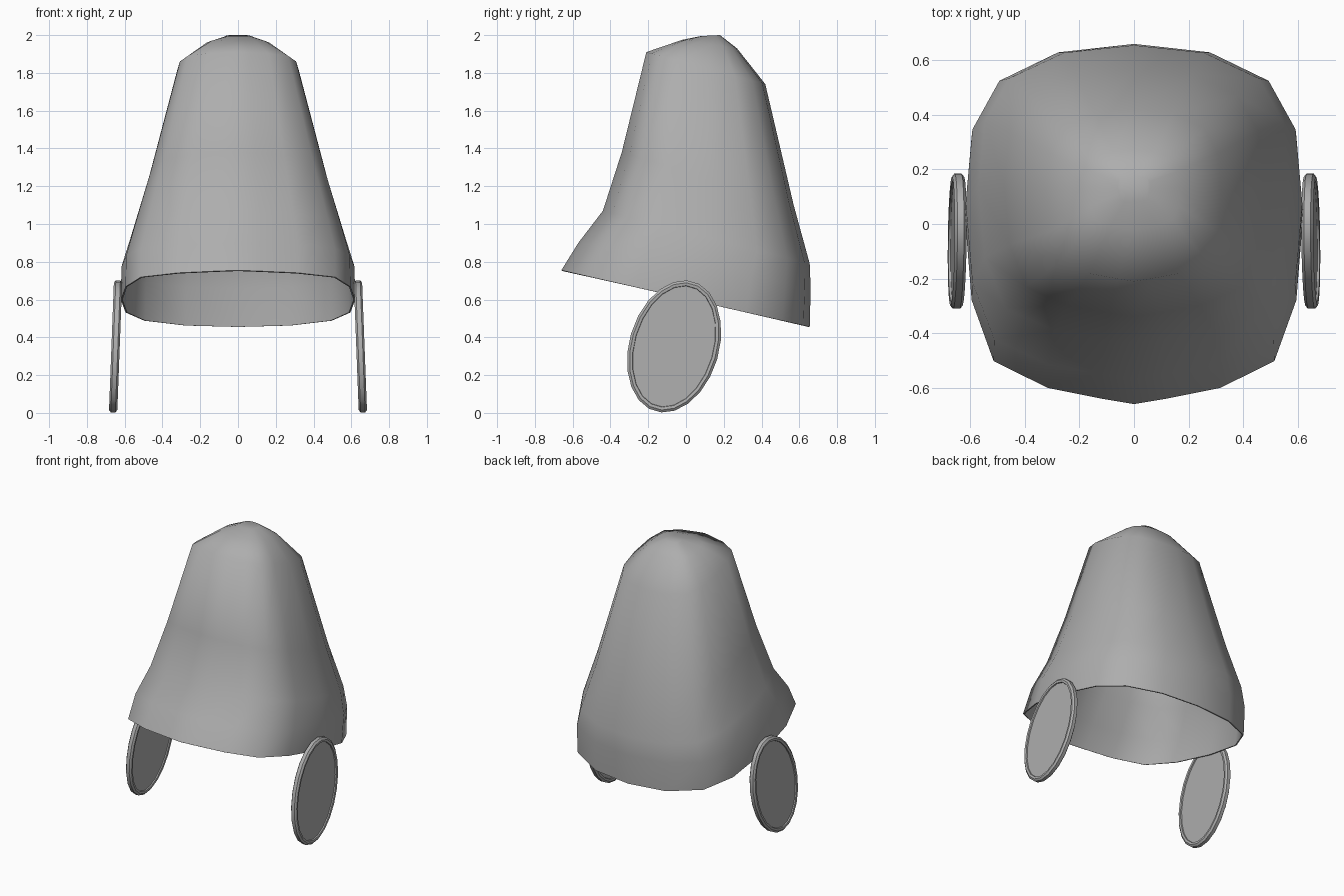
import bpy, bmesh, math

cube = bpy.data.objects.get("Cube")
if cube:
    bpy.data.objects.remove(cube)

grey = bpy.data.materials.new("plain grey")
grey.use_nodes = True
colour = (0.42, 0.42, 0.42, 1)
grey.diffuse_color = colour
grey.node_tree.nodes["Principled BSDF"].inputs["Base Color"].default_value = colour


def loft(name, rings):
    """Skin a list of equal-length closed rings; return the new object."""
    bm = bmesh.new()
    loops = [[bm.verts.new(p) for p in ring] for ring in rings]
    n = len(loops[0])
    for low, high in zip(loops, loops[1:]):
        for i in range(n):
            j = (i + 1) % n
            bm.faces.new((low[i], low[j], high[j], high[i]))
    bm.faces.new(loops[-1])
    if name != "hood":
        bm.faces.new(loops[0])
    bmesh.ops.recalc_face_normals(bm, faces=bm.faces)
    mesh = bpy.data.meshes.new(name)
    bm.to_mesh(mesh)
    bm.free()
    mesh.materials.append(grey)
    obj = bpy.data.objects.new(name, mesh)
    bpy.context.collection.objects.link(obj)
    return obj


def smooth(obj, degrees):
    bpy.ops.object.select_all(action="DESELECT")
    obj.select_set(True)
    bpy.context.view_layer.objects.active = obj
    for mod in list(obj.modifiers):
        bpy.ops.object.modifier_apply(modifier=mod.name)
    bpy.ops.object.shade_smooth_by_angle(angle=math.radians(degrees))


# Rounded-square cross-section of the hood, front to back, mirrored in x
half = [(0, -1), (0.19, -0.97), (0.51, -0.91), (0.83, -0.76), (0.96, -0.42),
        (1, 0.05), (0.96, 0.49), (0.8, 0.78), (0.45, 0.95), (0, 1)]
section = half + [(-x, y) for x, y in half[-2:0:-1]]

# Each level: front y, front z, back y, back z, half width
levels = [(-0.66, 0.755, 0.655, 0.455, 0.62),
          (-0.57, 0.90, 0.66, 0.66, 0.617),
          (-0.44, 1.07, 0.655, 0.79, 0.57),
          (-0.34, 1.38, 0.57, 1.10, 0.475),
          (-0.21, 1.91, 0.42, 1.74, 0.32),
          (-0.02, 1.975, 0.27, 1.93, 0.17),
          (0.08, 1.995, 0.18, 2.0, 0.06)]
rings = []
for fy, fz, by, bz, width in levels:
    ring = []
    for x, y in section:
        t = (y + 1) / 2
        ring.append((x * width, fy + (by - fy) * t, fz + (bz - fz) * t))
    rings.append(ring)

# Open hood with a thin wall
hood = loft("hood", rings)
wall = hood.modifiers.new("wall", "SOLIDIFY")
wall.thickness = 0.008
wall.offset = -1
smooth(hood, 75)

# Oval side discs: rounded rim with a recessed panel on both faces
rim = [(0.03, -0.012), (0.028, -0.02), (0.013, -0.022), (0, -0.012)]
profile = rim + [(inset, -x) for inset, x in reversed(rim)]
tilt = math.radians(16.4)
for side, name in ((1, "left_disc"), (-1, "right_disc")):
    rings = []
    for inset, x in profile:
        ring = []
        for k in range(22):
            a = math.tau * k / 22
            u, v = (0.238 - inset) * math.cos(a), (0.358 - inset) * math.sin(a)
            y = u * math.cos(tilt) + v * math.sin(tilt)
            z = v * math.cos(tilt) - u * math.sin(tilt)
            ring.append((side * (0.648 + x - 0.038 * z), y - 0.063, z + 0.352))
        rings.append(ring)
    smooth(loft(name, rings), 40)
